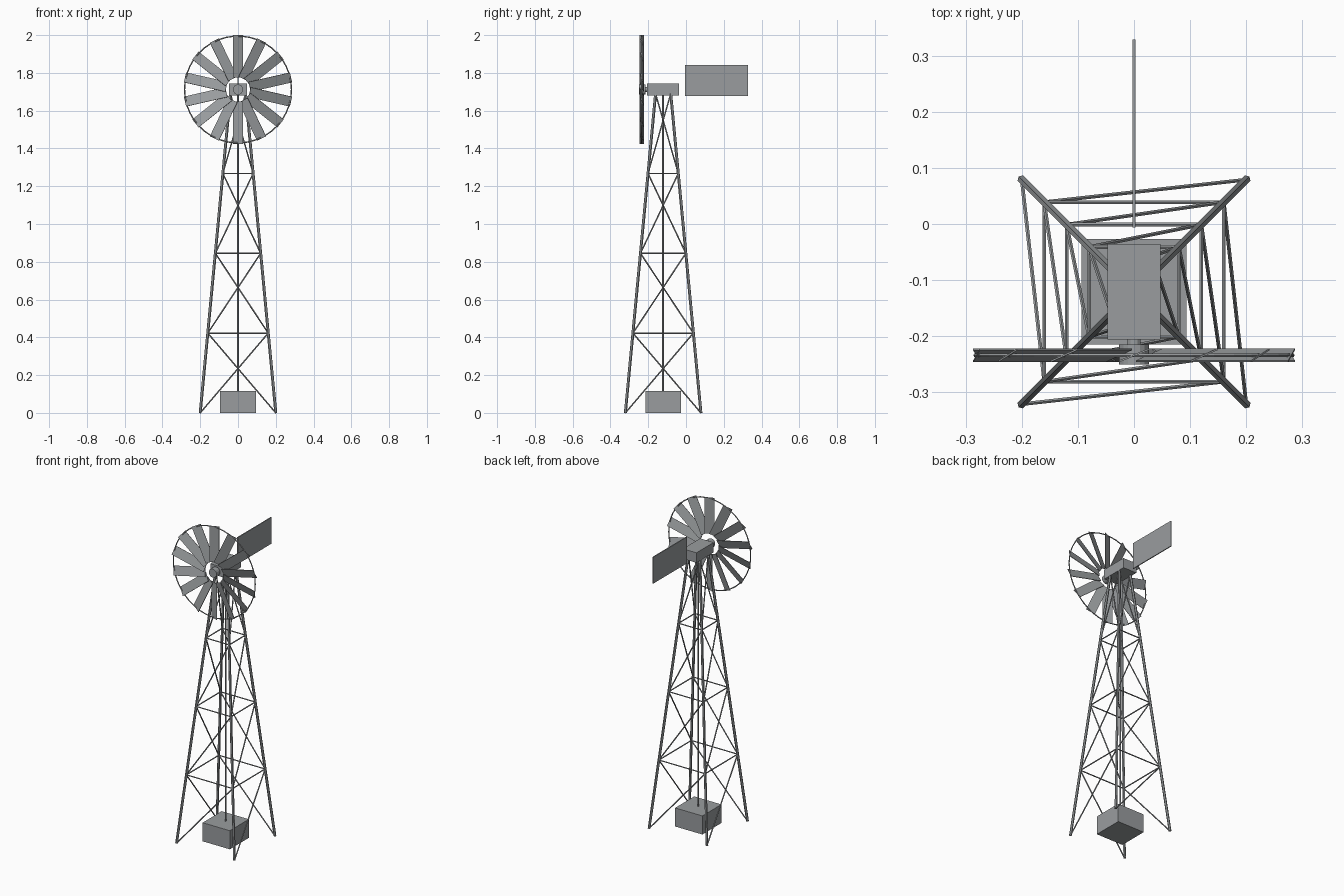
import bpy
import math
from mathutils import Vector, Matrix

if "Cube" in bpy.data.objects:
    bpy.data.objects.remove(bpy.data.objects["Cube"])

# One galvanised steel colour
steel = bpy.data.materials.new("galvanised_steel")
steel.use_nodes = True
colour = (0.32, 0.335, 0.345, 1)
steel.diffuse_color = colour
steel.node_tree.nodes["Principled BSDF"].inputs["Base Color"].default_value = colour

TOWER_Y = -0.121
HUB = Vector((0, -0.234, 1.712))
TOP = 1.69
PANELS = 4


def finish(name):
    obj = bpy.context.object
    obj.name = name
    obj.data.materials.append(steel)
    return obj


def box(name, centre, size):
    bpy.ops.mesh.primitive_cube_add(size=1, location=centre)
    obj = finish(name)
    obj.data.transform(Matrix.Diagonal((*size, 1)))
    return obj


def bar(name, start, end, radius, sides=6):
    start, end = Vector(start), Vector(end)
    axis = end - start
    bpy.ops.mesh.primitive_cylinder_add(
        vertices=sides, radius=radius, depth=axis.length, location=(start + end) / 2)
    obj = finish(name)
    obj.rotation_mode = 'QUATERNION'
    obj.rotation_quaternion = axis.to_track_quat('Z', 'Y')
    return obj


def corner(index, level):
    """Tower corner, counted around the tower, at a panel level."""
    sx, sy = [(-1, -1), (1, -1), (1, 1), (-1, 1)][index % 4]
    half = 0.2 - 0.04 * level
    return Vector((sx * half, TOWER_Y + sy * half, TOP * level / PANELS))


# Tower: legs, horizontal girts and one diagonal per panel on each side
for i in range(4):
    bar("tower_leg", corner(i, 0), corner(i, PANELS), 0.008)
    for level in range(PANELS):
        bar("diagonal_brace", corner(i, level), corner(i + 1, level + 1), 0.0038)
        if level:
            bar("horizontal_brace", corner(i, level), corner(i + 1, level), 0.0038)

# Pump housing and its long rod
box("pump_housing", (0, TOWER_Y, 0.058), (0.188, 0.188, 0.116))
bar("pump_rod", (0, TOWER_Y, 0.11), (0, TOWER_Y, TOP), 0.005)

# Head: gearbox, shaft, hub and tail vane
box("gearbox", (0, TOWER_Y, HUB.z), (0.094, 0.17, 0.062))
bar("wheel_shaft", (0, -0.22, HUB.z), (0, -0.2, HUB.z), 0.012, 12)
bar("wheel_hub", (0, -0.25, HUB.z), (0, -0.215, HUB.z), 0.027, 16)
box("tail_vane", (0, 0.161, 1.76), (0.006, 0.335, 0.165))

# Wheel: pitched flat blades joined by a thin rim
BLADES = 14
INNER, OUTER = 0.063, 0.288
for i in range(BLADES):
    blade = box("wheel_blade", HUB, (0.057, 0.003, OUTER - INNER))
    pitch = Matrix.Rotation(math.radians(22), 4, 'Z')
    lift = Matrix.Translation((0, 0, (INNER + OUTER) / 2))
    turn = Matrix.Rotation(math.tau * i / BLADES, 4, 'Y')
    blade.data.transform(turn @ lift @ pitch)

bpy.ops.mesh.primitive_torus_add(
    major_radius=0.283, minor_radius=0.0035, major_segments=42, minor_segments=6,
    location=HUB, rotation=(math.pi / 2, 0, 0))
finish("wheel_rim")
